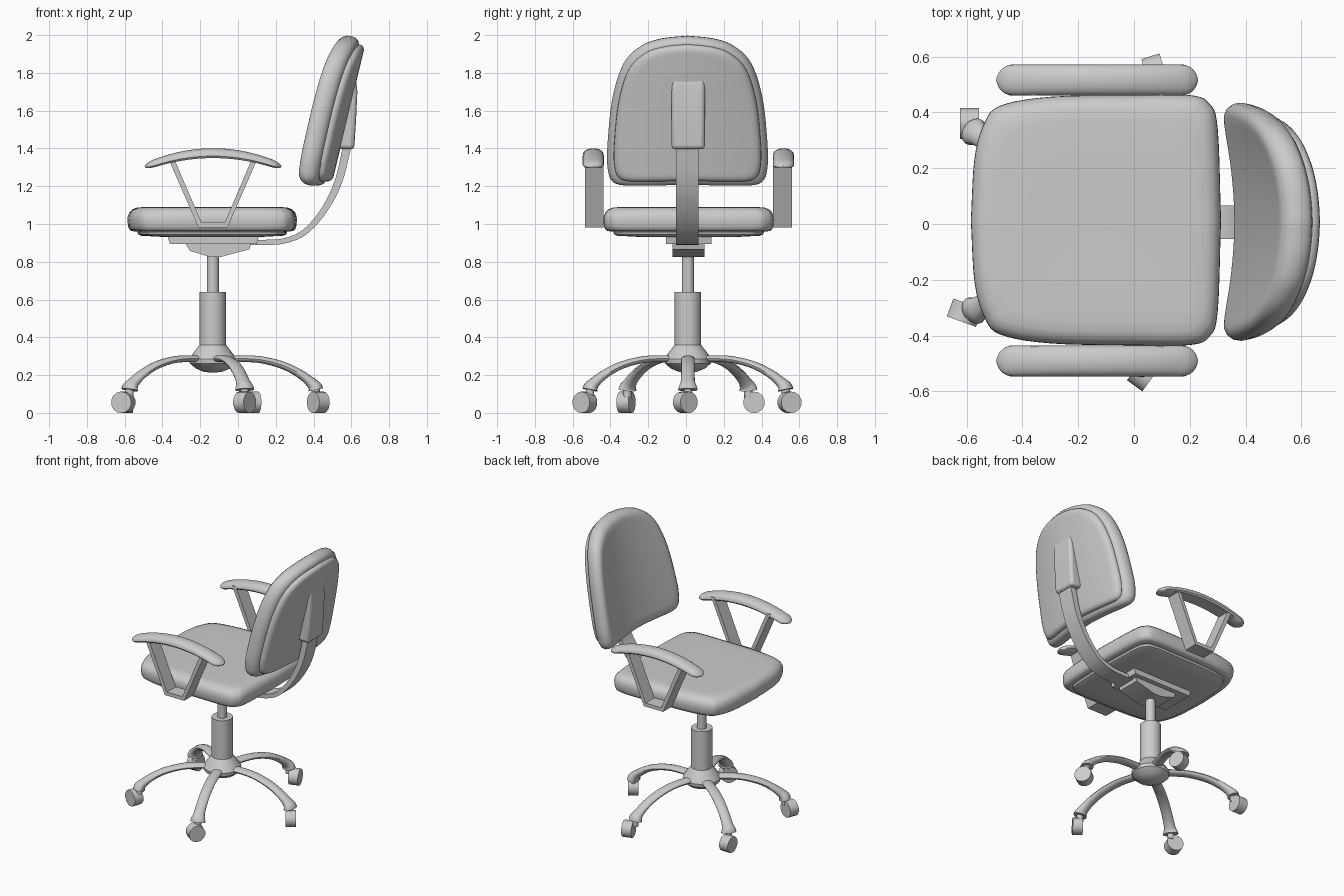
import bpy, bmesh
from math import sin, cos, pi, radians
from mathutils import Vector, Matrix

if "Cube" in bpy.data.objects:
    bpy.data.objects.remove(bpy.data.objects["Cube"])

CX, CY = -0.133, 0.01          # axis of the column


def finish(name, bm, angle=35, bevel=0):
    bmesh.ops.remove_doubles(bm, verts=bm.verts, dist=1e-5)
    bmesh.ops.recalc_face_normals(bm, faces=bm.faces)
    me = bpy.data.meshes.new(name)
    bm.to_mesh(me)
    bm.free()
    me.polygons.foreach_set("use_smooth", [True] * len(me.polygons))
    me.set_sharp_from_angle(angle=radians(angle))
    ob = bpy.data.objects.new(name, me)
    bpy.context.collection.objects.link(ob)
    if bevel:
        m = ob.modifiers.new("bevel", 'BEVEL')
        m.width, m.segments = bevel, 3
    return ob


def spline(pts, n=5):
    """Catmull-Rom through tuples of any length."""
    p = [Vector(q) for q in pts]
    p = [p[0] * 2 - p[1]] + p + [p[-1] * 2 - p[-2]]
    out = []
    for a, b, c, d in zip(p, p[1:], p[2:], p[3:]):
        for i in range(n):
            t = i / n
            out.append(0.5 * (2 * b + (c - a) * t + (2 * a - 5 * b + 4 * c - d) * t * t
                              + (3 * b - a - 3 * c + d) * t ** 3))
    return out + [p[-2]]


def loft(name, rings, closed_caps=True, angle=35):
    bm = bmesh.new()
    vs = [[bm.verts.new(p) for p in r] for r in rings]
    n = len(vs[0])
    for a, b in zip(vs, vs[1:]):
        for i in range(n):
            bm.faces.new((a[i], a[(i + 1) % n], b[(i + 1) % n], b[i]))
    if closed_caps:
        bm.faces.new(vs[0])
        bm.faces.new(vs[-1])
    return finish(name, bm, angle)


def pillow(name, half, centre, rings, place):
    """Stack scaled copies of a mirrored outline; place maps (u, v, w) to space."""
    h = spline(half)
    outline = [(p[0], p[1]) for p in h] + [(p[0], -p[1]) for p in h[-2:0:-1]]
    return loft(name, [[place(centre + (u - centre) * s, v * s, w) for u, v in outline]
                       for s, w in rings])


def sweep(name, stations, section, y=0.0, angle=35):
    """Section swept along (x, z, half width, half thickness) stations."""
    rings = []
    for i, (x, z, hw, ht) in enumerate(stations):
        a, b = stations[max(i - 1, 0)], stations[min(i + 1, len(stations) - 1)]
        t = Vector((b[0] - a[0], b[1] - a[1])).normalized()
        rings.append([(x - t.y * q * ht, y + p * hw, z + t.x * q * ht) for p, q in section])
    return loft(name, rings, angle=angle)


def prism(name, pts, y, half, bevel=0):
    bm = bmesh.new()
    f = bm.faces.new([bm.verts.new((x, y - half, z)) for x, z in pts])
    g = bmesh.ops.extrude_face_region(bm, geom=[f])
    bmesh.ops.translate(bm, vec=(0, 2 * half, 0),
                        verts=[e for e in g["geom"] if isinstance(e, bmesh.types.BMVert)])
    return finish(name, bm, 35, bevel)


def lathe(name, prof, x, y, n=32):
    return loft(name, [[(x + r * cos(2 * pi * i / n), y + r * sin(2 * pi * i / n), z)
                        for i in range(n)] for r, z in prof])


ROUND = [(cos(2 * pi * i / 16), sin(2 * pi * i / 16)) for i in range(16)]
BOX = [(-1, -1), (1, -1), (1, 1), (-1, 1)]
PAD = [(cos(pi * i / 12), -0.6 + 1.6 * sin(pi * i / 12) ** 0.8) for i in range(13)]
PAD += [(-0.85, -1), (0.85, -1)]

# Seat cushion and the pan under it
seat_half = [(-.585, 0), (-.572, .22), (-.538, .345), (-.48, .41), (-.3, .442),
             (0, .449), (.2, .448), (.27, .418), (.3, .33), (.312, 0)]
seat_place = lambda u, v, w: (u, v + 0.014, w)
pillow("seat_cushion", seat_half, -.137,
       [(.02, 1.088), (.5, 1.09), (.8, 1.09), (.89, 1.087), (.945, 1.077), (.98, 1.06), (.997, 1.04),
        (1, 1.02), (.995, .99), (.98, .972), (.955, .963), (.9, .96), (.02, .96)], seat_place)
pillow("seat_pan", seat_half, -.137,
       [(.02, .965), (.87, .965), (.885, .958), (.875, .945), (.84, .938), (.6, .932), (.02, .93)],
       seat_place)

# Backrest cushion and back shell, leaning and curved around the sitter
back_half = [(1.207, 0), (1.203, .2), (1.205, .35), (1.23, .405), (1.29, .425), (1.4, .428), (1.66, .402),
             (1.85, .343), (1.945, .25), (1.985, .14), (2.0, 0)]


def back_place(z, y, w):
    k = 0.3 + 0.25 * (z - 1.2)
    return (0.40 + 0.24 * (z - 1.2) - k * y * y + w * .97, y + 0.008, z - w * .2)


def levels(*r):
    return [(a / 10, r[0][1]) for a in range(1, 9)] + list(r) + \
           [(a / 10, r[-1][1]) for a in range(8, 0, -1)]


pillow("backrest_cushion", back_half, 1.6,
       levels((.87, -.056), (.92, -.05), (.96, -.035), (.985, -.015), (.993, .01), (.98, .035),
              (.955, .05), (.91, .058)), back_place)
pillow("backrest_shell", back_half, 1.595,
       levels((.9, .05), (.91, .06), (.905, .075), (.885, .086), (.85, .092)), back_place)

# Bracket cover and curved bar that carry the backrest
prism("backrest_bracket", [(.5, 1.4), (.615, 1.395), (.625, 1.55), (.632, 1.7), (.625, 1.77), (.57, 1.79)],
      .012, .088, .02)
bar = spline([(.06, .903, .06, .014), (.16, .903, .06, .014), (.25, .912, .06, .014), (.35, .955, .06, .015),
              (.45, 1.065, .06, .017), (.53, 1.22, .06, .02), (.58, 1.42, .06, .022)])
sweep("backrest_bar", bar, BOX, .006)

# Tilt mechanism under the seat
prism("mechanism_plate", [(-.375, .94), (-.36, .893), (.1, .893), (.11, .94)], .014, .12)
prism("mechanism_body", [(-.28, .9), (-.255, .858), (-.15, .826), (-.09, .826), (.06, .866), (.07, .9)],
      .014, .085)

# Armrests: arched pad on a flat bent strap
for side, y in (("left", .516), ("right", -.491)):
    pad = []
    for i in range(33):
        t = -cos(pi * i / 32)
        end = max(0.0, (abs(t) - .85) / .15)
        r = max(.06, (1 - end ** 2) ** .5 if end < 1 else 0)
        pad.append((-.132 + .36 * t, 1.375 - .072 * t * t, .056 * r, .026 * (1 - .3 * t * t) * max(r, .35)))
    sweep(side + "_armrest_pad", pad, PAD, y, 45)
    prism(side + "_armrest_strap",
          [(-.37, 1.35), (-.21, .982), (-.055, .982), (.105, 1.35), (.076, 1.35), (-.07, 1.008),
           (-.193, 1.008), (-.34, 1.35)], y - (.005 if y > 0 else -.005), .05)

# Column with hub, and gas piston
lathe("column_hub", [(.01, .213), (.05, .218), (.09, .235), (.122, .262), (.125, .285), (.105, .315),
                     (.07, .36), (.07, .64), (.01, .64)], CX, CY)
lathe("gas_piston", [(.032, .62), (.032, .84)], CX, CY, 20)

# Five curved legs, each ending in a caster: wheel centre (x, y) and axle angle
leg = spline([(.05, .283, .036, .018), (.13, .287, .036, .018), (.25, .282, .036, .018),
              (.37, .252, .036, .02), (.46, .207, .036, .023), (.515, .165, .038, .028),
              (.54, .138, .048, .036), (.545, .122, .052, .04)], 4)
casters = [(.425, -.004, 36), (.075, .548, 17), (-.59, .36, 0), (-.607, -.318, 70), (.035, -.535, 144)]
for i, (wx, wy, axle) in enumerate(casters):
    a = radians(72 * i)
    ob = sweep(f"leg_{i + 1}", leg, ROUND)
    ob.data.transform(Matrix.Translation((CX, CY, 0)) @ Matrix.Rotation(a, 4, 'Z'))
    lathe(f"caster_stem_{i + 1}", [(.022, .08), (.022, .14)],
          CX + .545 * cos(a), CY + .545 * sin(a), 12)
    bm = bmesh.new()
    bmesh.ops.create_cone(bm, cap_ends=True, segments=14, radius1=.057, radius2=.057, depth=.068,
                          matrix=Matrix.Translation((wx, wy, .0557))
                          @ Matrix.Rotation(radians(axle), 4, 'Z')
                          @ Matrix.Rotation(pi / 2, 4, 'Y') @ Matrix.Rotation(pi / 14, 4, 'Z'))
    finish(f"caster_wheel_{i + 1}", bm)
